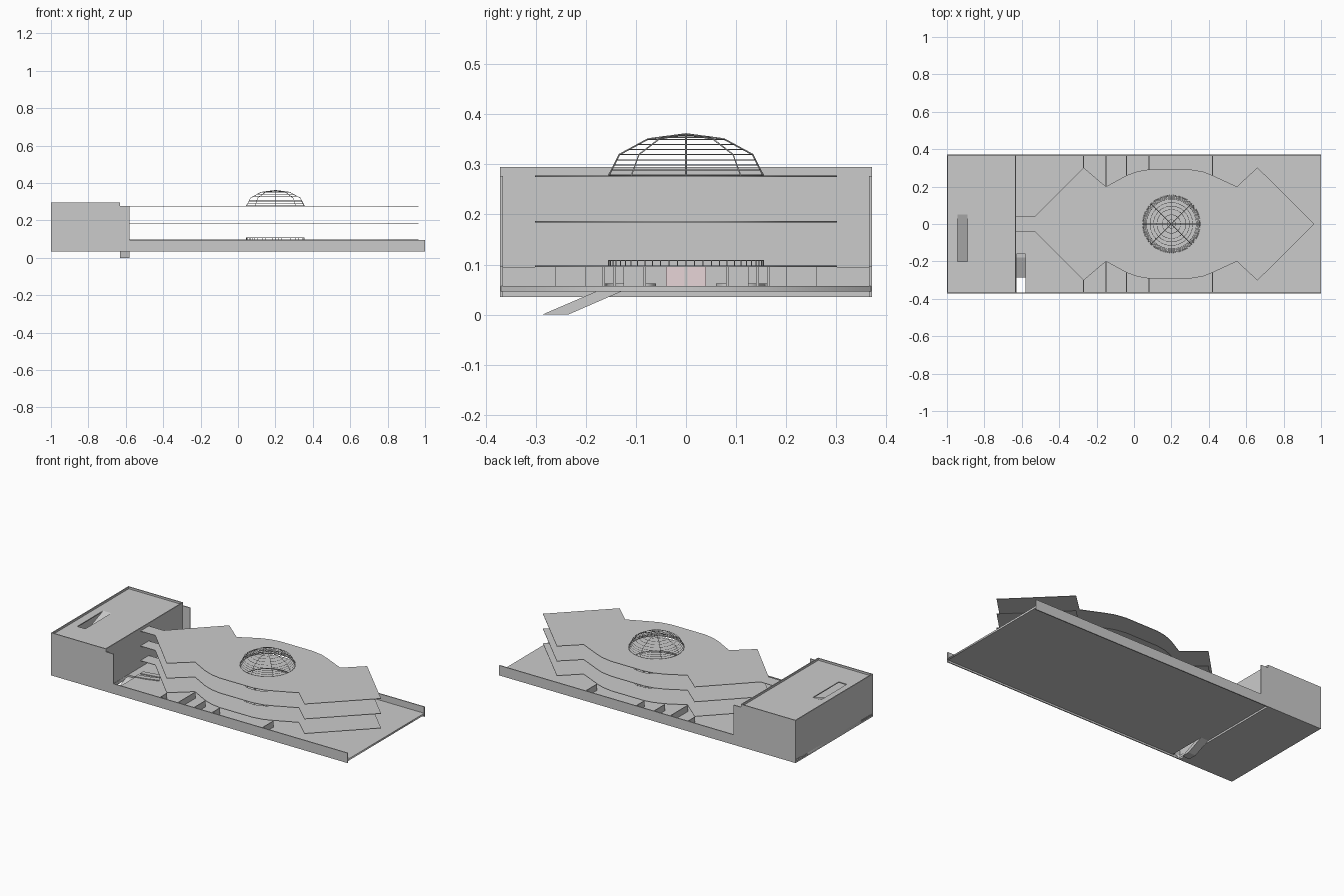
import bpy, bmesh, math
from math import sin, cos, pi

if "Cube" in bpy.data.objects:
    bpy.data.objects.remove(bpy.data.objects["Cube"])

CX = 0.2       # atrium centre on x
R = 0.15       # atrium radius


def box(name, x, y, z, mat=None):
    bm = bmesh.new()
    bmesh.ops.create_cube(bm, size=1)
    for v in bm.verts:
        v.co = [(a[0] + a[1]) / 2 + c * (a[1] - a[0]) for a, c in zip((x, y, z), v.co)]
    me = bpy.data.meshes.new(name)
    bm.to_mesh(me)
    bm.free()
    ob = bpy.data.objects.new(name, me)
    bpy.context.collection.objects.link(ob)
    if mat:
        me.materials.append(mat)
    return ob


def spline(cu, pts, cyclic):
    s = cu.splines.new('POLY')
    s.points.add(len(pts) - 1)
    for p, c in zip(s.points, pts):
        p.co = (*c, 1)
    s.use_cyclic_u = cyclic


def plate(name, loops, z0, z1):
    """Flat slab; loops after the first are holes."""
    cu = bpy.data.curves.new(name, 'CURVE')
    cu.dimensions = '2D'
    cu.fill_mode = 'BOTH'
    cu.extrude = (z1 - z0) / 2
    for l in loops:
        spline(cu, [(x, y, 0) for x, y in l], True)
    ob = bpy.data.objects.new(name, cu)
    ob.location.z = (z0 + z1) / 2
    bpy.context.collection.objects.link(ob)
    return ob


def bars(name, paths, radius, cyclic):
    cu = bpy.data.curves.new(name, 'CURVE')
    cu.dimensions = '3D'
    cu.bevel_depth = radius
    cu.bevel_resolution = 0
    cu.use_fill_caps = True
    for p in paths:
        spline(cu, p, cyclic)
    ob = bpy.data.objects.new(name, cu)
    bpy.context.collection.objects.link(ob)


def rect(x0, x1, y0, y1):
    return [(x0, y0), (x1, y0), (x1, y1), (x0, y1)]


def circle(r, n=32):
    return [(CX + r * cos(2 * pi * i / n), r * sin(2 * pi * i / n)) for i in range(n)]


# Ground slab with stair opening, and long side walls
plate("ground_slab", [rect(-1, 1, -.37, .37), rect(-.629, -.58, -.365, -.16)], .046, .057)
for s in (-1, 1):
    ys = sorted((s * .366, s * .372))
    box("garden_side_wall", (-.58, 1), ys, (.035, .096))
    box("block_side_wall", (-.63, -.58), ys, (.035, .277))
    box("block_outer_wall", (-1, -.63), ys, (.035, .295))

# Entrance block
box("block_end_wall", (-1, -.994), (-.37, .37), (.035, .295))
box("block_inner_wall", (-.636, -.63), (-.37, .37), (.046, .295))
box("block_base", (-.995, -.63), (-.37, .37), (.035, .047))
plate("block_roof", [rect(-.997, -.632, -.37, .37), rect(-.945, -.89, -.2, .05)], .277, .283)
plate("block_middle_floor", [rect(-.997, -.632, -.37, .37)], .183, .187)


# Sloping stairs: yz profile extruded along x
def ramp(name, prof, x0, x1):
    bm = bmesh.new()
    f = bm.faces.new([bm.verts.new((x0, y, z)) for y, z in prof])
    ext = bmesh.ops.extrude_face_region(bm, geom=[f])['geom']
    for v in ext:
        if isinstance(v, bmesh.types.BMVert):
            v.co.x = x1
    bmesh.ops.recalc_face_normals(bm, faces=bm.faces)
    me = bpy.data.meshes.new(name)
    bm.to_mesh(me)
    bm.free()
    bpy.context.collection.objects.link(bpy.data.objects.new(name, me))


ramp("lower_stair", [(-.287, 0), (-.235, 0), (-.12, .05), (-.18, .046)], -.63, -.58)
ramp("roof_stair", [(-.2, .187), (-.17, .187), (.05, .277), (.05, .283)], -.945, -.89)

# Three angular floor plates with a round atrium
half = [(.965, 0), (.66, .302), (.55, .2), (.42, .26), (.37, .28), (.3, .292), (.08, .292),
        (.02, .282), (-.04, .26), (-.15, .2), (-.27, .302), (-.53, .04), (-.632, .04)]
outline = half + [(x, -y) for x, y in half[:0:-1]]
for name, z in (("lower_floor", .097), ("middle_floor", .186), ("upper_roof", .277)):
    plate(name, [outline, circle(R)], z - .002, z + .001)

# Garden partitions running from plate corners to the side walls
for s in (-1, 1):
    for x, y in ((-.27, .3), (-.15, .2), (-.04, .26), (.08, .29), (.42, .26)):
        box("garden_partition", (x - .002, x + .002), sorted((s * y, s * .368)), (.055, .095))
    # Angled ground paths next to the entrance
    for y0, y1 in ((.165, .13), (.115, .09)):
        plate("entrance_path", [[(-.58, s * y0), (-.52, s * (y0 - .01)), (-.44, s * y1),
                                 (-.46, s * (y1 - .03)), (-.52, s * (y0 - .04)),
                                 (-.58, s * (y0 - .03))]], .057, .062)

# Dome frame: rings and eight ribs
prof = [(.155, .277), (.133, .32), (.076, .351), (0, .361)]


def dome_r(z):
    for (r0, z0), (r1, z1) in zip(prof, prof[1:]):
        if z <= z1:
            return r0 + (r1 - r0) * (z - z0) / (z1 - z0)


rings = []
for z in (.279, .289, .299, .309, .32, .33, .34, .35, .3545, .358):
    rings.append([(x, y, z) for x, y in circle(dome_r(z))])
bars("dome_rings", rings, .0011, True)
bars("dome_ribs", [[(CX + r * cos(k * pi / 4), r * sin(k * pi / 4), z) for r, z in prof]
                   for k in range(8)], .0016, False)

# Railing around the atrium on the lower floor
bars("railing_posts", [[(x, y, .097), (x, y, .108)] for x, y in circle(.155, 56)], .001, False)
bars("railing_handrail", [[(x, y, .108) for x, y in circle(.155)]], .001, True)

# Supports and tinted panels below the lower floor
tint = bpy.data.materials.new("pale_pink")
tint.diffuse_color = (.8, .66, .68, 1)
tint.use_nodes = True
tint.node_tree.nodes["Principled BSDF"].inputs["Base Color"].default_value = tint.diffuse_color
for i, (x, y) in enumerate(circle(.165, 12)):
    box("support_post", (x - .003, x + .003), (y - .003, y + .003), (.057, .096))
box("tinted_panel", (.363, .366), (-.04, .04), (.057, .095), tint)
for s in (-1, 1):
    box("side_panel", (.31, .314), sorted((s * .085, s * .125)), (.057, .095))
